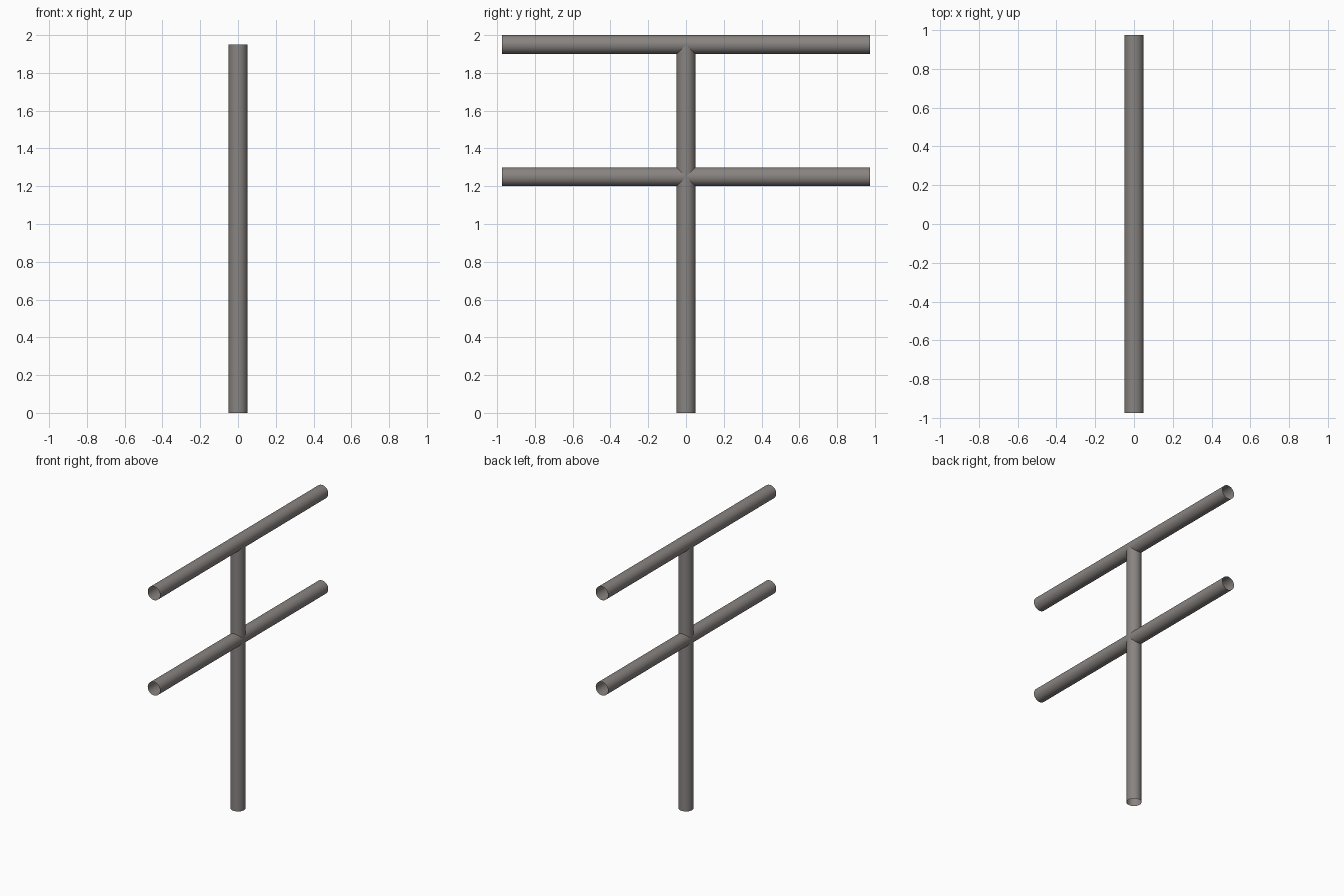
import bpy, math

if "Cube" in bpy.data.objects:
    bpy.data.objects.remove(bpy.data.objects["Cube"])

RADIUS = 0.05
LENGTH = 1.95

steel = bpy.data.materials.new("warm grey metal")
steel.diffuse_color = (0.25, 0.23, 0.22, 1)
steel.use_nodes = True
steel.node_tree.nodes["Principled BSDF"].inputs["Base Color"].default_value = steel.diffuse_color


def tube(name, location, rotation=(0, 0, 0)):
    """Open-ended, smooth-shaded pipe."""
    bpy.ops.mesh.primitive_cylinder_add(
        vertices=32, radius=RADIUS, depth=LENGTH, end_fill_type='NOTHING',
        location=location, rotation=rotation)
    ob = bpy.context.object
    ob.name = name
    ob.data.materials.append(steel)
    bpy.ops.object.shade_smooth_by_angle(angle=math.radians(30))
    return ob


# Upright post, ending on the axis of the top bar
tube("post", (0, 0, LENGTH / 2))

# Two crossbars running front to back
for name, z in (("top_crossbar", 1.95), ("lower_crossbar", 1.25)):
    tube(name, (0, 0, z), (math.pi / 2, 0, 0))
